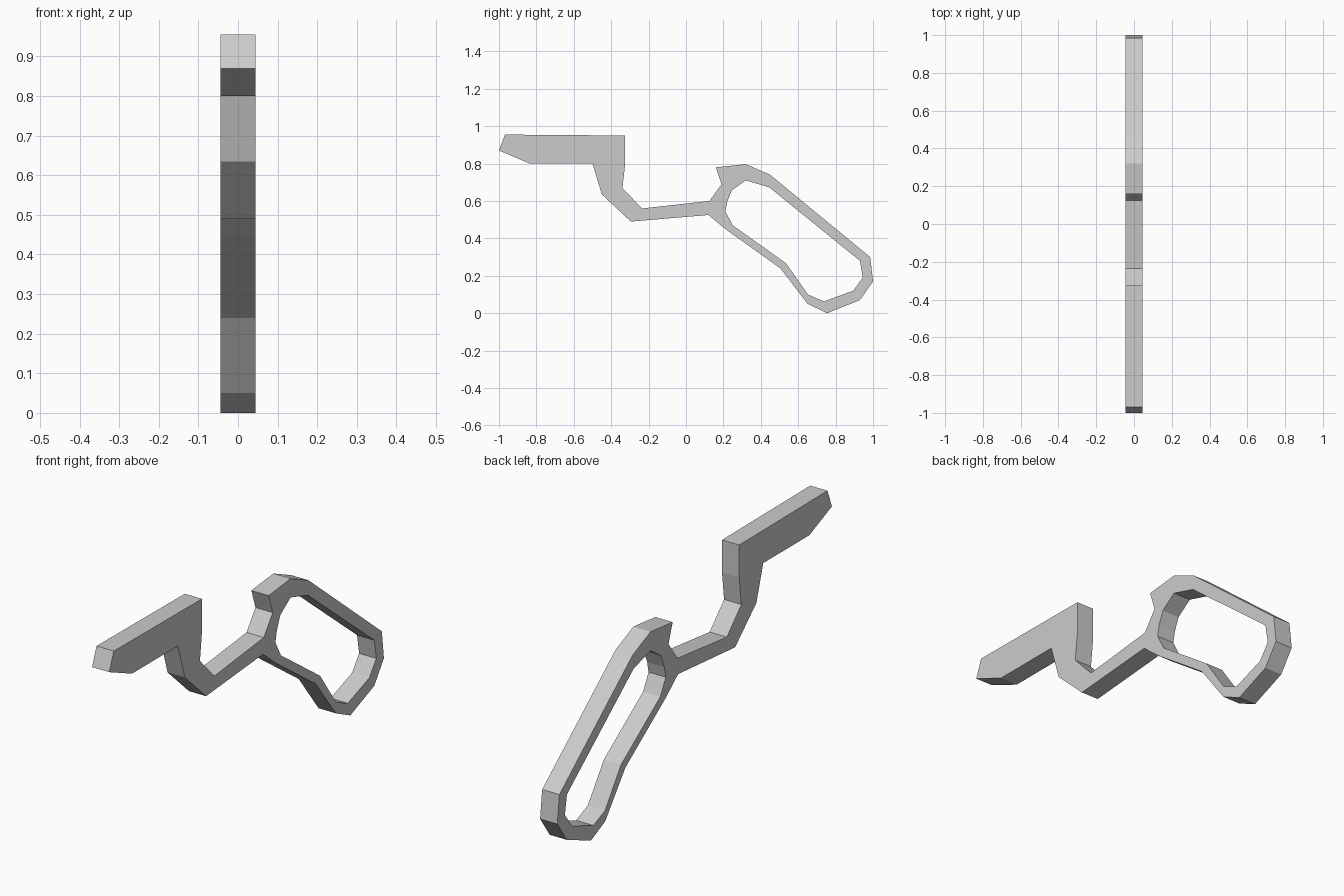
import bpy, bmesh
from math import radians

if "Cube" in bpy.data.objects:
    bpy.data.objects.remove(bpy.data.objects["Cube"])

HALF_WIDTH = 0.044

# side profile (y, z): front bar, bent neck, hooked ring
OUTLINE = [(-0.968, 0.955), (-0.325, 0.95), (-0.325, 0.80), (-0.34, 0.67),
           (-0.235, 0.56), (0.125, 0.60), (0.19, 0.69), (0.16, 0.78),
           (0.32, 0.797), (0.45, 0.74), (0.985, 0.30), (1.0, 0.17),
           (0.93, 0.07), (0.755, 0.0), (0.65, 0.05), (0.505, 0.24),
           (0.21, 0.45), (0.12, 0.525), (-0.295, 0.49), (-0.45, 0.635),
           (-0.50, 0.80), (-0.835, 0.80), (-1.0, 0.87)]

# opening of the ring
OPENING = [(0.32, 0.71), (0.445, 0.673), (0.93, 0.28), (0.945, 0.19),
           (0.893, 0.12), (0.737, 0.063), (0.652, 0.10), (0.535, 0.267),
           (0.25, 0.47), (0.21, 0.545), (0.22, 0.595), (0.245, 0.657)]


def extruded_profile(name, loops, half_width):
    """Fill closed y-z loops (inner loops become holes) and extrude along x."""
    curve = bpy.data.curves.new(name, 'CURVE')
    curve.dimensions = '2D'
    curve.fill_mode = 'BOTH'
    curve.extrude = half_width
    for loop in loops:
        spline = curve.splines.new('POLY')
        spline.points.add(len(loop) - 1)
        for point, (y, z) in zip(spline.points, loop):
            point.co = (y, z, 0, 1)
        spline.use_cyclic_u = True
    obj = bpy.data.objects.new(name, curve)
    bpy.context.collection.objects.link(obj)
    obj.rotation_euler = (radians(90), 0, radians(90))
    bpy.context.view_layer.objects.active = obj
    obj.select_set(True)
    bpy.ops.object.convert(target='MESH')
    obj = bpy.context.object
    bpy.ops.object.transform_apply(location=False, rotation=True, scale=False)

    # weld caps to walls, flat faces
    bm = bmesh.new()
    bm.from_mesh(obj.data)
    bmesh.ops.remove_doubles(bm, verts=bm.verts, dist=0.0005)
    bmesh.ops.recalc_face_normals(bm, faces=bm.faces)
    for face in bm.faces:
        face.smooth = False
    bm.to_mesh(obj.data)
    bm.free()
    return obj


extruded_profile("ring_handle_lever", [OUTLINE, OPENING], HALF_WIDTH)
